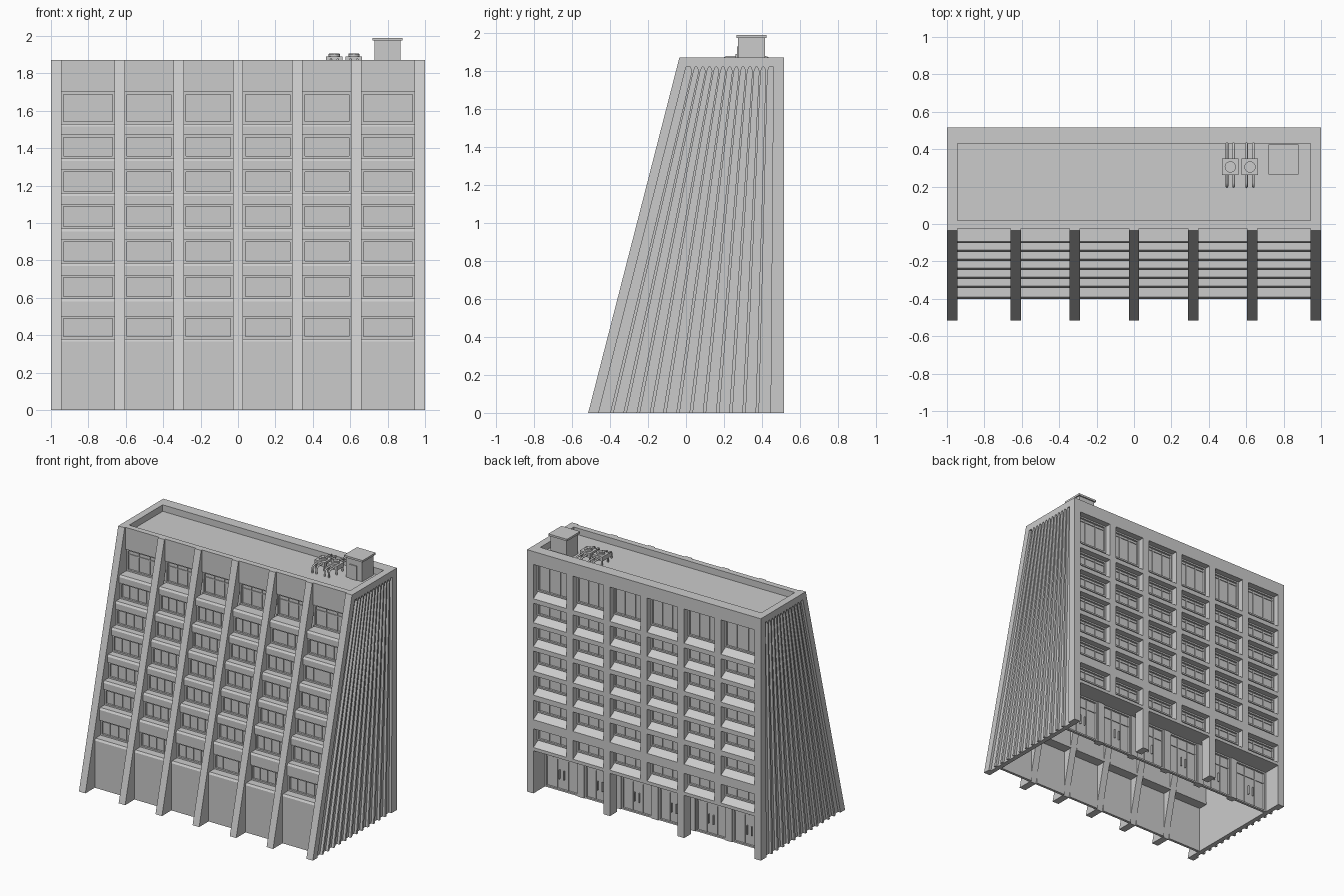
import bpy, bmesh, math
from mathutils import Matrix

if "Cube" in bpy.data.objects:
    bpy.data.objects.remove(bpy.data.objects["Cube"])

parts = {}


def prism(name, pts, x0, x1):
    """Extrude a (y, z) outline along x into the named part."""
    bm = parts.setdefault(name, bmesh.new())
    a = [bm.verts.new((x0, y, z)) for y, z in pts]
    b = [bm.verts.new((x1, y, z)) for y, z in pts]
    n = len(pts)
    faces = [bm.faces.new(a), bm.faces.new(b)]
    faces += [bm.faces.new((a[i], a[(i + 1) % n], b[(i + 1) % n], b[i])) for i in range(n)]
    bmesh.ops.recalc_face_normals(bm, faces=faces)


def box(name, x0, x1, y0, y1, z0, z1):
    prism(name, [(y0, z0), (y1, z0), (y1, z1), (y0, z1)], x0, x1)


def cyl(name, x, y, z, r, h, n=20):
    bm = parts.setdefault(name, bmesh.new())
    bmesh.ops.create_cone(bm, cap_ends=True, segments=n, radius1=r, radius2=r, depth=h,
                          matrix=Matrix.Translation((x, y, z)))


TOP = 1.87


def slope(z):
    return -0.515 + 0.48 * z / TOP


def window(name, x0, x1, y, z0, z1, out, uprights, transom=None):
    """Glass sheet with a frame and bars standing out towards 'out' (+1 or -1 in y)."""
    w = 0.012
    ya, yb = sorted((y, y + out * 0.018))
    yc, yd = sorted((y, y + out * 0.009))
    box(name + "_glass", x0, x1, y - 0.003, y + 0.003, z0, z1)
    for a, b in ((x0, x0 + w), (x1 - w, x1)):
        box(name + "_frames", a, b, ya, yb, z0, z1)
    for a, b in ((z0, z0 + w), (z1 - w, z1)):
        box(name + "_frames", x0 + w, x1 - w, ya, yb, a, b)
    for i in range(1, uprights + 1):
        x = x0 + (x1 - x0) * i / (uprights + 1)
        box(name + "_bars", x - 0.004, x + 0.004, yc, yd, z0 + w, z1 - w)
    if transom:
        box(name + "_bars", x0 + w, x1 - w, yc, yd, transom - 0.004, transom + 0.004)


# Layout: piers and window rows (sill, head)
piers = [(-1, -0.945), (-0.66, -0.605), (-0.345, -0.29), (-0.028, 0.028),
         (0.29, 0.345), (0.605, 0.66), (0.945, 1)]
bays = [(piers[i][1], piers[i + 1][0]) for i in range(6)]
rows = [(0.38, 0.50), (0.595, 0.72), (0.785, 0.91), (0.97, 1.10),
        (1.16, 1.285), (1.345, 1.47), (1.53, 1.70)]
faces_y = [-0.40] + [slope(s) + 0.02 for s, t in rows[1:]] + [-0.025]

# End walls with fanned channels
for sx in (-1, 1):
    xi, xm, xo = 0.945 * sx, 0.98 * sx, 1.0 * sx
    prism("end_walls", [(-0.515, 0), (0.515, 0), (0.515, TOP), (-0.035, TOP)], xi, xm)
    prism("end_wall_borders", [(-0.515, 0), (-0.46, 0), (0.0, 1.82), (0.46, 1.82), (0.445, 0),
                               (0.515, 0), (0.515, TOP), (-0.035, TOP)], xm, xo)
    for i in range(1, 13):
        f = i / 13
        b, t = -0.46 + 0.905 * f, 0.46 * f
        prism("end_wall_ridges", [(b - 0.009, 0), (b + 0.009, 0), (t + 0.005, 1.80),
                                  (t + 0.013, 1.82), (t - 0.013, 1.82), (t - 0.005, 1.80)], xm, xo)

# Sloping front fins and back piers
for i, (x0, x1) in enumerate(piers[1:-1], 1):
    prism("front_fins", [(-0.515, 0), (-0.395, 0), (0.02, 1.80), (0.02, TOP), (-0.035, TOP)], x0, x1)
    box("back_piers", x0, x1, 0.43, 0.515, 0.33, TOP)
    if i % 2 == 0:
        box("ground_columns", x0, x1, 0.43, 0.515, 0, 0.33)

for x0, x1 in bays:
    # Front base panel with its sill shelf
    g = faces_y[1] + 0.03
    prism("front_base_panels", [(-0.40, 0), (-0.40, 0.365), (-0.39, 0.38), (g + 0.01, 0.38),
                                (g + 0.01, 0.36), (-0.38, 0.36), (-0.38, 0)], x0, x1)
    # Stepped front spandrels and windows
    for k, (s, t) in enumerate(rows):
        f, g = faces_y[k], faces_y[k + 1] + 0.03
        if k:
            p = rows[k - 1][1]
            prism("front_spandrels", [(f, p), (f, s - 0.015), (f + 0.01, s), (g + 0.01, s),
                                      (g + 0.01, p)], x0, x1)
        window("front_window", x0, x1, g, s, t, -1, 3 if k < 6 else 2, 1.655 if k == 6 else None)
        # Back spandrels with sloped sills, and windows
        p = rows[k - 1][1] if k else 0.33
        prism("back_spandrels", [(0.515, p), (0.515, s - 0.025), (0.45, s + 0.015),
                                 (0.43, s + 0.015), (0.43, p)], x0, x1)
        head = t if k < 6 else 1.77
        window("back_window", x0, x1, 0.45, s + 0.015, head, 1, 2, head - 0.03)
    box("front_top_panels", x0, x1, -0.025, 0.02, 1.70, TOP)
    box("back_top_beams", x0, x1, 0.43, 0.515, 1.77, TOP)
    # Ground floor shopfront, set back under a soffit
    xm = (x0 + x1) / 2
    window("shopfront", x0, x1, 0.355, 0, 0.33, 1, 2, 0.24)
    for d in (-0.02, 0.02):
        box("door_handles", xm + d - 0.003, xm + d + 0.003, 0.365, 0.378, 0.09, 0.16)
for x0, x1 in piers[1:-1]:
    box("shopfront_piers", x0, x1, 0.33, 0.38, 0, 0.33)
box("soffit", -0.945, 0.945, 0.34, 0.44, 0.33, 0.35)

# Roof and parapet
box("roof", -0.945, 0.945, 0.02, 0.485, 1.80, 1.82)
box("front_parapet", -0.945, 0.945, -0.02, 0.02, 1.79, TOP)
box("back_parapet", -0.945, 0.945, 0.485, 0.512, 1.79, TOP)

# Rooftop stair house
box("stair_house", 0.73, 0.87, 0.275, 0.415, 1.82, 1.975)
box("stair_house_cap", 0.72, 0.88, 0.265, 0.425, 1.975, 1.99)
box("stair_house_door", 0.765, 0.825, 0.268, 0.276, 1.82, 1.93)

# Rooftop cooling units with bent pipes
for cx in (0.515, 0.62):
    cy = 0.305
    box("cooling_unit", cx - 0.044, cx + 0.044, cy - 0.044, cy + 0.044, 1.855, 1.89)
    for dx in (-0.036, 0.036):
        for dy in (-0.036, 0.036):
            box("cooling_unit_legs", cx + dx - 0.005, cx + dx + 0.005,
                cy + dy - 0.005, cy + dy + 0.005, 1.82, 1.855)
    cyl("cooling_fan_ring", cx, cy, 1.896, 0.03, 0.014)
    cyl("cooling_fan_hub", cx, cy, 1.904, 0.012, 0.006, 12)
    box("cooling_fan_guard", cx - 0.028, cx + 0.028, cy - 0.002, cy + 0.002, 1.902, 1.906)
    box("cooling_fan_guard", cx - 0.002, cx + 0.002, cy - 0.028, cy + 0.028, 1.902, 1.906)
    for dx in (-0.018, 0.018):
        cu = bpy.data.curves.new("cooling_pipe", 'CURVE')
        cu.dimensions = '3D'
        cu.bevel_depth, cu.bevel_resolution = 0.007, 2
        sp = cu.splines.new('POLY')
        path = [(0.20, 1.82), (0.20, 1.855), (0.206, 1.868), (0.22, 1.873),
                (0.415, 1.873), (0.429, 1.868), (0.435, 1.855), (0.435, 1.82)]
        sp.points.add(len(path) - 1)
        for pt, (y, z) in zip(sp.points, path):
            pt.co = (cx + dx, y, z, 1)
        bpy.context.collection.objects.link(bpy.data.objects.new("cooling_pipe", cu))

# Turn the collected parts into objects
for name, bm in parts.items():
    me = bpy.data.meshes.new(name)
    bm.to_mesh(me)
    bm.free()
    bpy.context.collection.objects.link(bpy.data.objects.new(name, me))
